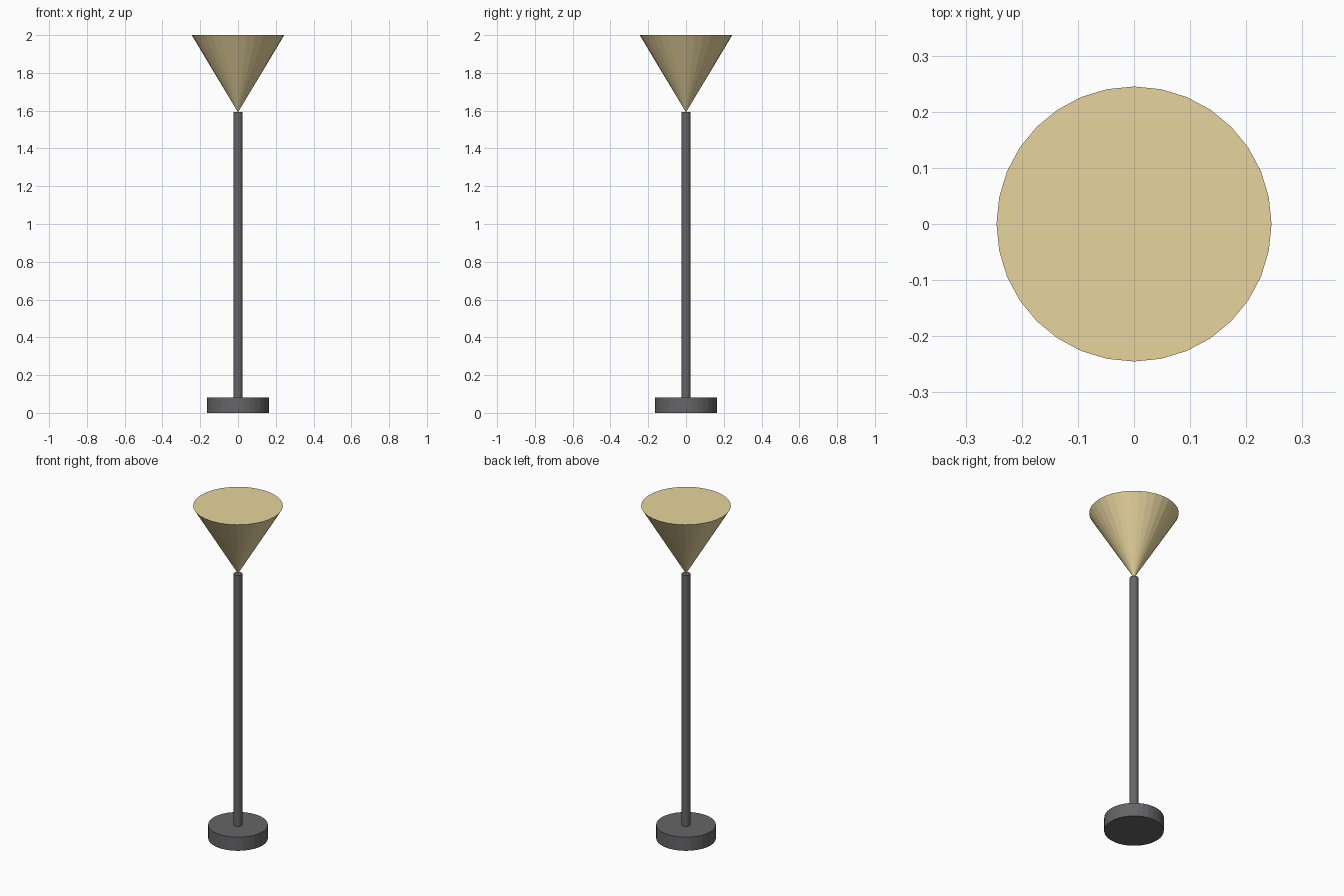
import bpy

if "Cube" in bpy.data.objects:
    bpy.data.objects.remove(bpy.data.objects["Cube"])

SIDES = 32
BASE_TOP = 0.082
POLE_TOP = 1.592
TOP = 2.0


def material(name, color):
    mat = bpy.data.materials.new(name)
    mat.diffuse_color = color
    mat.use_nodes = True
    mat.node_tree.nodes["Principled BSDF"].inputs["Base Color"].default_value = mat.diffuse_color
    return mat


def turned_part(name, r_bottom, r_top, z0, z1, mat):
    """Capped cylinder or cone on the z axis, between two heights."""
    bpy.ops.mesh.primitive_cone_add(
        vertices=SIDES, radius1=r_bottom, radius2=r_top,
        depth=z1 - z0, location=(0, 0, (z0 + z1) / 2))
    obj = bpy.context.object
    obj.name = name
    obj.data.materials.append(mat)
    return obj


dark_metal = material("dark_metal", (0.13, 0.13, 0.135, 1))
cream = material("cream", (0.8, 0.66, 0.34, 1))

# Round foot
turned_part("base", 0.163, 0.163, 0, BASE_TOP, dark_metal)
# Slim upright, seated slightly inside the foot
turned_part("pole", 0.0245, 0.0245, BASE_TOP / 2, POLE_TOP, dark_metal)
# Inverted cone shade balanced on the pole, closed on top
turned_part("shade", 0, 0.245, POLE_TOP, TOP, cream)
